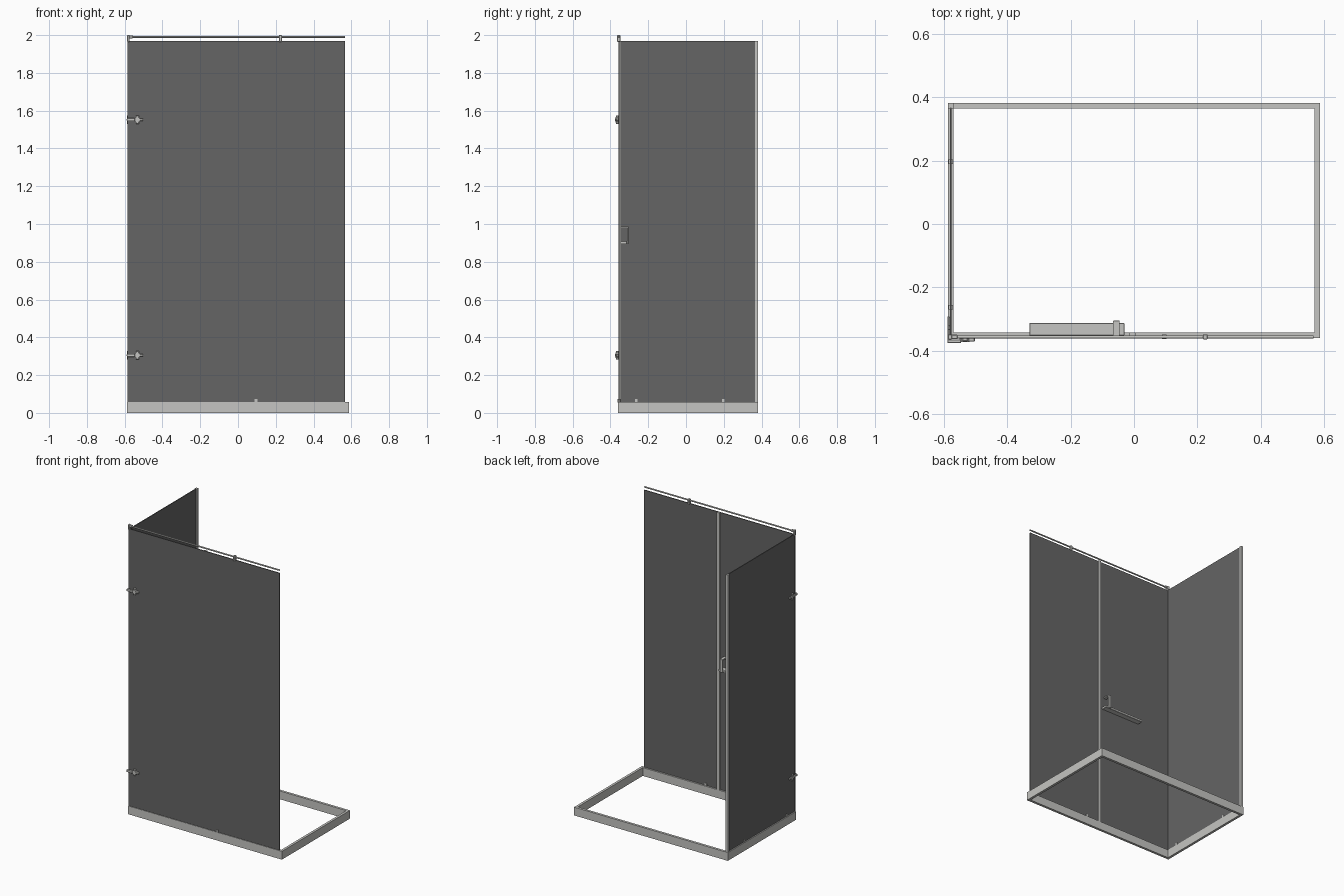
import bpy, bmesh, math
from mathutils import Matrix, Vector

if "Cube" in bpy.data.objects:
    bpy.data.objects.remove(bpy.data.objects["Cube"])


def material(name, rgb):
    m = bpy.data.materials.new(name)
    m.diffuse_color = (*rgb, 1)
    m.use_nodes = True
    m.node_tree.nodes["Principled BSDF"].inputs["Base Color"].default_value = m.diffuse_color
    return m


METAL = material("satin metal", (0.56, 0.56, 0.54))
GLASS = material("smoked glass", (0.13, 0.13, 0.13))


def finish(name, bm, mat):
    bmesh.ops.recalc_face_normals(bm, faces=bm.faces)
    me = bpy.data.meshes.new(name)
    bm.to_mesh(me)
    bm.free()
    me.materials.append(mat)
    ob = bpy.data.objects.new(name, me)
    bpy.context.collection.objects.link(ob)
    return ob


def box(name, x, y, z, mat=METAL, bevel=0):
    """Box from three (min, max) ranges."""
    bm = bmesh.new()
    bmesh.ops.create_cube(bm, size=1)
    for v in bm.verts:
        v.co = Vector([(r[0] + r[1]) / 2 + c * (r[1] - r[0]) for c, r in zip(v.co, (x, y, z))])
    if bevel:
        bmesh.ops.bevel(bm, geom=bm.edges[:], offset=bevel, segments=1, affect='EDGES')
    return finish(name, bm, mat)


def rod(name, a, b, radius, mat=METAL, sides=16):
    a, b = Vector(a), Vector(b)
    d = b - a
    bm = bmesh.new()
    rot = d.to_track_quat('Z', 'Y').to_matrix().to_4x4()
    bmesh.ops.create_cone(bm, cap_ends=True, segments=sides, radius1=radius, radius2=radius,
                          depth=d.length, matrix=Matrix.Translation((a + b) / 2) @ rot)
    for f in bm.faces:
        f.smooth = len(f.verts) == 4
    for e in bm.edges:
        e.smooth = all(len(f.verts) == 4 for f in e.link_faces)
    return finish(name, bm, mat)


# Hollow rectangular base curb
bm = bmesh.new()
rings = []
for z in (0, 0.057):
    for x0, x1, y0, y1 in ((-0.587, 0.587, -0.36, 0.382), (-0.57, 0.57, -0.343, 0.365)):
        rings.append([bm.verts.new(p) for p in ((x0, y0, z), (x1, y0, z), (x1, y1, z), (x0, y1, z))])
for a, b in ((0, 1), (1, 3), (3, 2), (2, 0)):
    for i in range(4):
        j = (i + 1) % 4
        bm.faces.new((rings[a][i], rings[a][j], rings[b][j], rings[b][i]))
finish("base_curb", bm, METAL)

# Glass panes: hinged door, fixed front pane and side pane
TOP = 1.97
box("door_glass", (-0.585, -0.005), (-0.358, -0.352), (0.058, TOP), GLASS)
box("fixed_front_glass", (-0.005, 0.566), (-0.358, -0.352), (0.058, TOP), GLASS)
box("side_glass", (-0.581, -0.575), (-0.351, 0.367), (0.058, TOP), GLASS)

# Upright profiles: door seal and wall channel
box("door_seal", (-0.014, 0.006), (-0.352, -0.343), (0.057, TOP))
box("wall_channel", (-0.586, -0.57), (0.365, 0.381), (0.057, TOP))

# Stabiliser rail with corner bracket and clamp
rod("top_rail", (-0.575, -0.356, 1.99), (0.566, -0.356, 1.99), 0.005)
box("rail_corner_bracket", (-0.587, -0.574), (-0.364, -0.348), (1.964, 2.0), bevel=0.002)
box("rail_corner_socket", (-0.576, -0.556), (-0.363, -0.349), (1.983, 1.998), bevel=0.002)
box("rail_clamp", (0.217, 0.232), (-0.364, -0.348), (1.964, 2.0), bevel=0.002)

# Two corner hinges with cross-shaped front plates
for tag, z in (("lower", 0.305), ("upper", 1.552)):
    box(tag + "_hinge_arm", (-0.588, -0.545), (-0.376, -0.364), (z - 0.008, z + 0.008), bevel=0.002)
    box(tag + "_hinge_plate", (-0.55, -0.502), (-0.371, -0.358), (z - 0.007, z + 0.007), bevel=0.002)
    box(tag + "_hinge_cross", (-0.541, -0.525), (-0.37, -0.358), (z - 0.023, z + 0.023), bevel=0.002)
    rod(tag + "_hinge_disc", (-0.533, -0.372, z), (-0.533, -0.358, z), 0.014)
    box(tag + "_hinge_side_arm", (-0.589, -0.581), (-0.376, -0.292), (z - 0.007, z + 0.007), bevel=0.002)
    box(tag + "_hinge_side_cross", (-0.588, -0.581), (-0.335, -0.319), (z - 0.023, z + 0.023), bevel=0.002)

# Inner handle: long towel bar with an upright grip
box("towel_bar", (-0.33, -0.03), (-0.352, -0.312), (0.893, 0.909), bevel=0.002)
box("handle_grip", (-0.066, -0.045), (-0.313, -0.304), (0.893, 0.986), bevel=0.002)
box("handle_top_mount", (-0.066, -0.045), (-0.352, -0.306), (0.978, 0.986))

# Small glass clips on the curb
box("front_clip", (0.088, 0.102), (-0.362, -0.348), (0.055, 0.074))
for i, y in enumerate((-0.263, 0.197)):
    box("side_clip_%d" % (i + 1), (-0.585, -0.571), (y - 0.007, y + 0.007), (0.055, 0.074))
